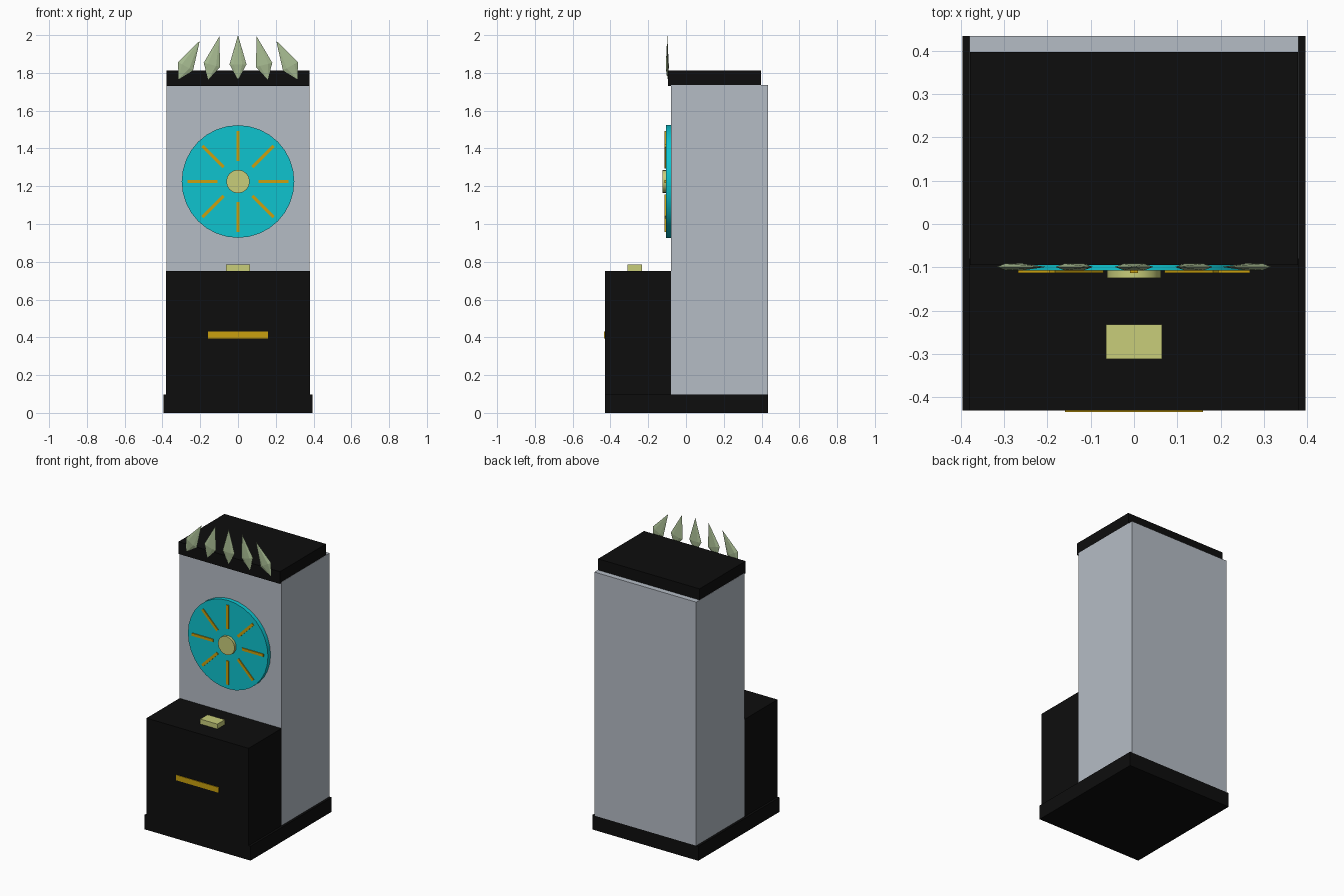
import bpy, bmesh, math
from mathutils import Matrix, Vector

if "Cube" in bpy.data.objects:
    bpy.data.objects.remove(bpy.data.objects["Cube"])


def material(name, r, g, b):
    lin = [((c / 255 + 0.055) / 1.055) ** 2.4 if c > 10 else c / 255 / 12.92 for c in (r, g, b)]
    m = bpy.data.materials.new(name)
    m.diffuse_color = (*lin, 1)
    m.use_nodes = True
    m.node_tree.nodes["Principled BSDF"].inputs["Base Color"].default_value = m.diffuse_color
    return m


black = material("black", 13, 13, 13)
grey = material("pale grey", 181, 188, 197)
cyan = material("cyan", 14, 196, 207)
gold = material("gold", 202, 160, 14)
cream = material("pale yellow", 200, 205, 122)
sage = material("sage green", 168, 188, 146)


def add(name, bm, mat):
    bmesh.ops.recalc_face_normals(bm, faces=bm.faces)
    mesh = bpy.data.meshes.new(name)
    bm.to_mesh(mesh)
    bm.free()
    mesh.materials.append(mat)
    ob = bpy.data.objects.new(name, mesh)
    bpy.context.collection.objects.link(ob)
    return ob


def box(name, mat, x, y, z, spin=None):
    bm = bmesh.new()
    bmesh.ops.create_cube(bm, size=1)
    for v in bm.verts:
        v.co = Vector([a + (c + 0.5) * (b - a) for c, (a, b) in zip(v.co, (x, y, z))])
    if spin:
        bm.transform(spin)
    return add(name, bm, mat)


def disc(name, mat, radius, y0, y1, z, sides):
    bm = bmesh.new()
    bmesh.ops.create_cone(bm, cap_ends=True, segments=sides, radius1=radius,
                          radius2=radius, depth=y1 - y0)
    bm.transform(Matrix.Translation((0, (y0 + y1) / 2, z)) @ Matrix.Rotation(math.pi / 2, 4, 'X'))
    ob = add(name, bm, mat)
    bpy.context.view_layer.objects.active = ob
    ob.select_set(True)
    bpy.ops.object.shade_smooth_by_angle(angle=math.radians(30))
    ob.select_set(False)


# Cabinet body
box("base", black, (-0.395, 0.395), (-0.43, 0.433), (0, 0.097))
box("tall_cabinet", grey, (-0.379, 0.379), (-0.079, 0.433), (0.097, 1.737))
box("front_desk", black, (-0.38, 0.38), (-0.43, -0.079), (0.097, 0.752))
box("top_cap", black, (-0.378, 0.378), (-0.094, 0.396), (1.73, 1.812))

# Desk fittings
box("front_slot", gold, (-0.159, 0.159), (-0.434, -0.43), (0.395, 0.431))
box("desk_button", cream, (-0.064, 0.064), (-0.311, -0.232), (0.752, 0.785))

# Wheel with spokes and hub
WZ = 1.225
disc("wheel", cyan, 0.298, -0.107, -0.079, WZ, 32)
disc("wheel_hub", cream, 0.062, -0.125, -0.1, WZ, 16)
for i in range(8):
    turn = Matrix.Translation((0, 0, WZ)) @ Matrix.Rotation(i * math.pi / 4, 4, 'Y')
    box(f"wheel_spoke_{i + 1}", gold, (-0.009, 0.009), (-0.113, -0.1), (0.108, 0.267), turn)

# Crown of flattened pointed blades leaning inwards
for i in range(-2, 3):
    bm = bmesh.new()
    tip = bm.verts.new((0, 0, 0.235))
    foot = bm.verts.new((0, 0, 0))
    ring = [bm.verts.new((0.045 * math.cos(a), 0.009 * math.sin(a), 0.08))
            for a in (k * math.pi / 3 for k in range(6))]
    for k in range(6):
        pair = ring[k], ring[(k + 1) % 6]
        bm.faces.new((*pair, tip))
        bm.faces.new((pair[1], pair[0], foot))
    bm.transform(Matrix.Translation((i * 0.158, -0.099, 1.765))
                 @ Matrix.Rotation(-i * math.radians(14.5), 4, 'Y'))
    add(f"crown_blade_{i + 3}", bm, sage)
